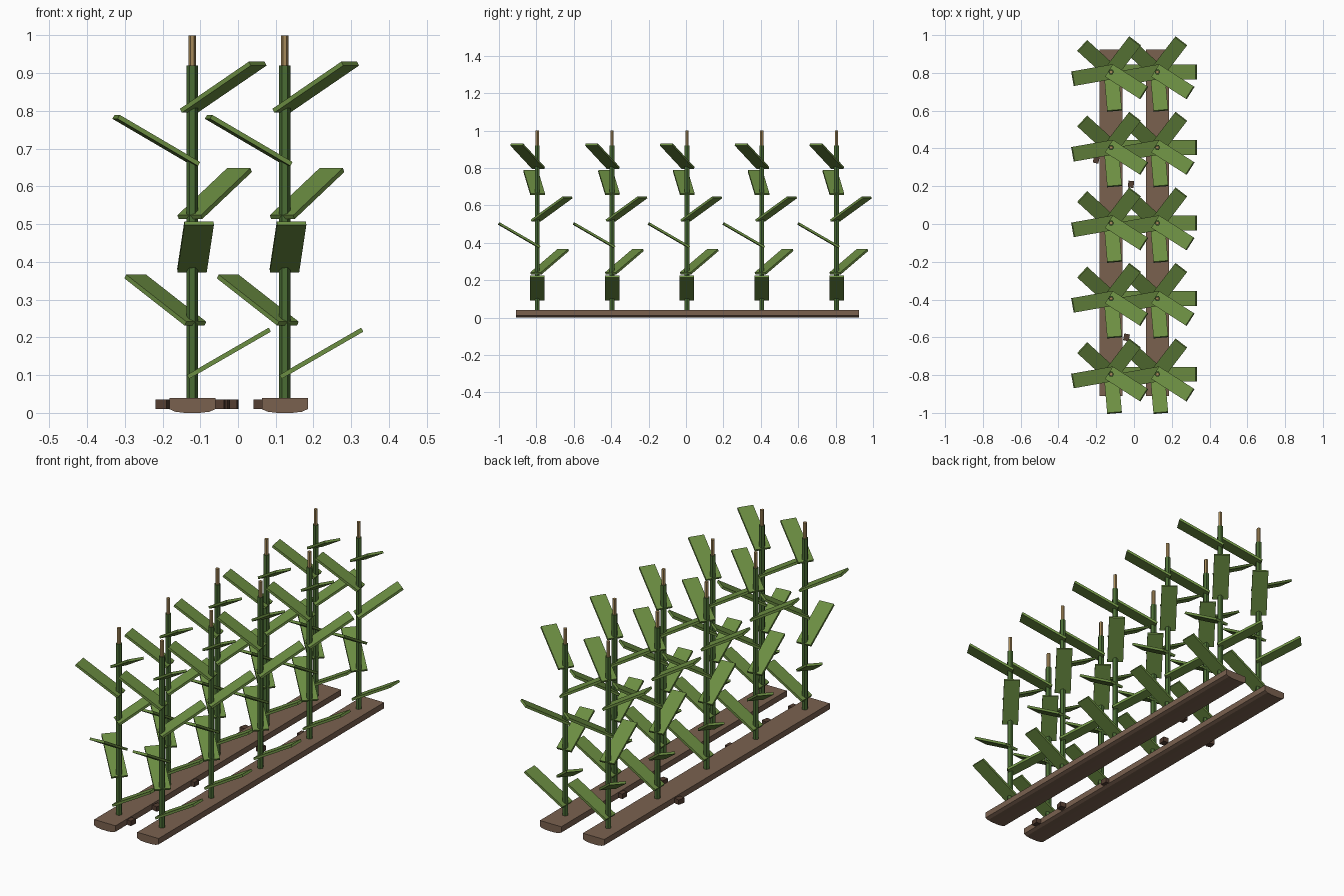
import bpy, bmesh, math
from mathutils import Matrix, Vector

if "Cube" in bpy.data.objects:
    bpy.data.objects.remove(bpy.data.objects["Cube"])


def material(name, rgb):
    lin = [((c / 255 + 0.055) / 1.055) ** 2.4 for c in rgb]
    m = bpy.data.materials.new(name)
    m.diffuse_color = (*lin, 1)
    m.use_nodes = True
    m.node_tree.nodes["Principled BSDF"].inputs["Base Color"].default_value = m.diffuse_color
    return m


SOIL = material("soil brown", (122, 97, 79))
CLOD = material("dark clod brown", (84, 62, 50))
STALK = material("stalk green", (74, 108, 52))
LEAF = material("leaf green", (108, 142, 66))
TASSEL = material("tassel tan", (166, 138, 90))


def make_object(name, bm, mat):
    bmesh.ops.recalc_face_normals(bm, faces=bm.faces)
    me = bpy.data.meshes.new(name)
    bm.to_mesh(me)
    bm.free()
    me.materials.append(mat)
    ob = bpy.data.objects.new(name, me)
    bpy.context.collection.objects.link(ob)
    return ob


def add_box(bm, size, matrix):
    bmesh.ops.create_cube(bm, size=1, matrix=matrix @ Matrix.Diagonal((*size, 1)))


def add_rod(bm, x, y, z0, z1, radius):
    bmesh.ops.create_cone(
        bm, cap_ends=True, segments=6, radius1=radius, radius2=radius, depth=z1 - z0,
        matrix=Matrix.Translation((x, y, (z0 + z1) / 2)) @ Matrix.Rotation(math.pi / 6, 4, 'Z'))


ROWS = {"left": -0.121, "right": 0.124}
PLANT_Y = [0.005 + 0.4 * k for k in range(-2, 3)]

# Soil ridges: flat top, chamfered underside, extruded along y
PROFILE = [(-0.061, 0.04), (0.061, 0.04), (0.061, 0.01),
           (0.045, 0.003), (0.02, 0), (-0.02, 0), (-0.045, 0.003), (-0.061, 0.01)]
for side, x in ROWS.items():
    bm = bmesh.new()
    face = bm.faces.new([bm.verts.new((x + px, -0.91, pz)) for px, pz in PROFILE])
    ext = bmesh.ops.extrude_face_region(bm, geom=[face])
    verts = [v for v in ext["geom"] if isinstance(v, bmesh.types.BMVert)]
    bmesh.ops.translate(bm, verts=verts, vec=(0, 1.835, 0))
    make_object(f"{side}_soil_ridge", bm, SOIL)

# Loose clods of earth beside the ridges
bm = bmesh.new()
for i, (x, y) in enumerate([(-0.2, 0.34), (-0.016, 0.21), (0.056, 0.44),
                            (-0.04, -0.6), (-0.05, -0.8), (-0.055, -0.28)]):
    add_box(bm, (0.03, 0.036, 0.025),
            Matrix.Translation((x, y, 0.023)) @ Matrix.Rotation(-0.2 + 0.1 * (i % 3), 4, 'Z'))
make_object("soil_clods", bm, CLOD)

# Maize plants: stalk, tassel and six leaves spiralling by the golden angle
for side, x in ROWS.items():
    for n, y in enumerate(PLANT_Y, 1):
        bm = bmesh.new()
        add_rod(bm, x, y, 0.03, 0.92, 0.015)
        make_object(f"{side}_stalk_{n}", bm, STALK)

        bm = bmesh.new()
        add_rod(bm, x, y, 0.92, 1.0, 0.01)
        make_object(f"{side}_tassel_{n}", bm, TASSEL)

        bm = bmesh.new()
        for k in range(6):
            m = (Matrix.Translation((x, y, 0.158 + 0.141 * k))
                 @ Matrix.Rotation(math.radians(137.5 * k), 4, 'Z')
                 @ Matrix.Translation((0.097, 0, 0))
                 @ Matrix.Rotation(math.radians(-30), 4, 'Y'))
            add_box(bm, (0.25, 0.078, 0.012), m)
        make_object(f"{side}_leaves_{n}", bm, LEAF)
